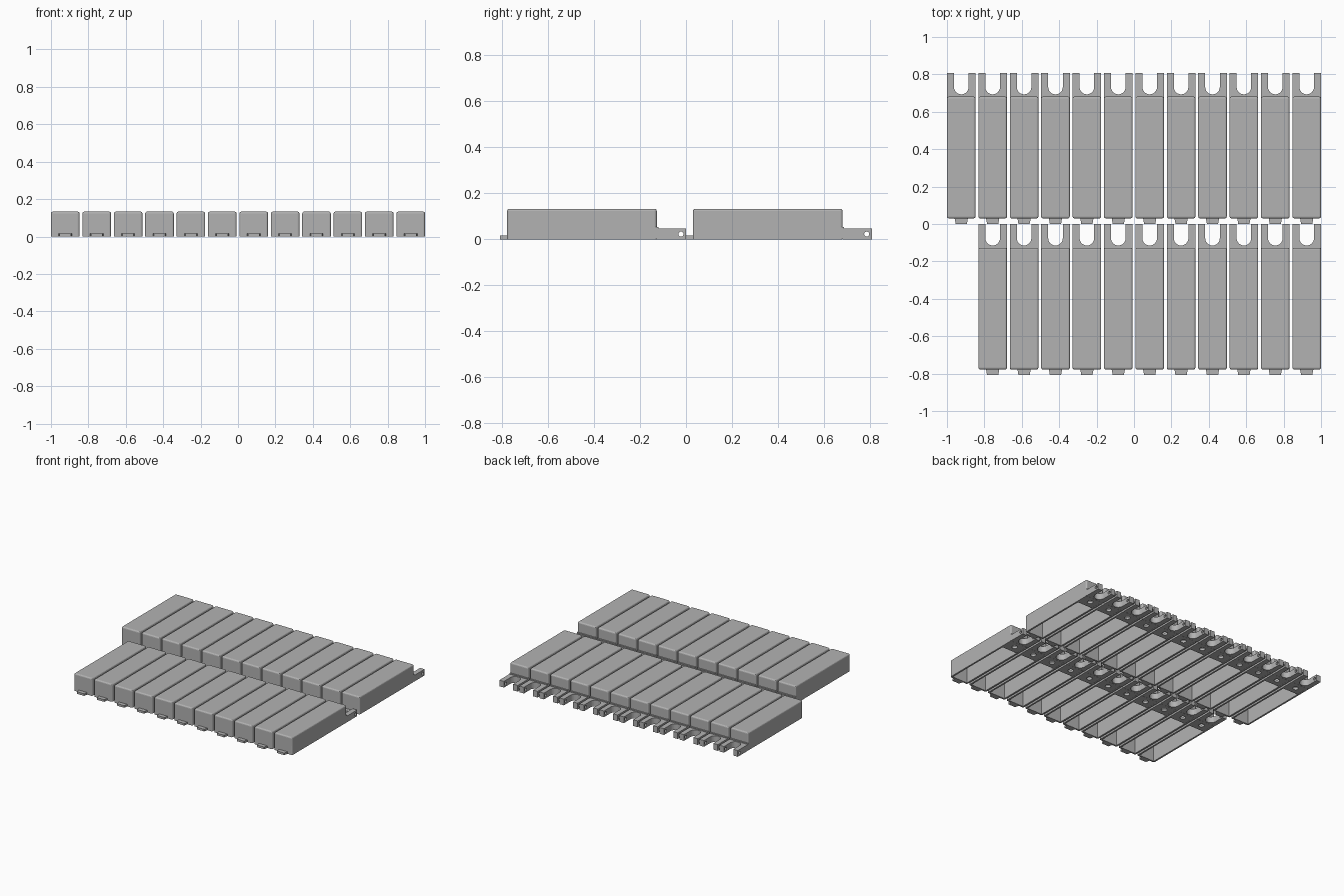
import bpy, bmesh, math
from mathutils import Matrix

if "Cube" in bpy.data.objects:
    bpy.data.objects.remove(bpy.data.objects["Cube"])

PITCH, HALF = 0.1679, 0.0765          # key spacing and half width
ROW_SHIFT = 0.808                     # distance between the two rows

grey = bpy.data.materials.new("plain grey")
grey.diffuse_color = (0.45, 0.45, 0.45, 1)
grey.use_nodes = True
grey.node_tree.nodes["Principled BSDF"].inputs["Base Color"].default_value = grey.diffuse_color


def finish(bm, name):
    bmesh.ops.recalc_face_normals(bm, faces=bm.faces)
    me = bpy.data.meshes.new(name)
    bm.to_mesh(me)
    bm.free()
    me.materials.append(grey)
    ob = bpy.data.objects.new(name, me)
    bpy.context.collection.objects.link(ob)
    return ob


def box(bm, x0, x1, y0, y1, z0, z1):
    m = Matrix.Translation(((x0 + x1) / 2, (y0 + y1) / 2, (z0 + z1) / 2)) @ \
        Matrix.Diagonal((x1 - x0, y1 - y0, z1 - z0, 1))
    return bmesh.ops.create_cube(bm, size=1, matrix=m)["verts"]


def prism(bm, pts, z0, z1):
    f = bm.faces.new([bm.verts.new((x, y, z0)) for x, y in pts])
    up = bmesh.ops.extrude_face_region(bm, geom=[f])["geom"]
    bmesh.ops.translate(bm, vec=(0, 0, z1 - z0),
                        verts=[g for g in up if isinstance(g, bmesh.types.BMVert)])


def cylinder(bm, r, depth, matrix):
    bmesh.ops.create_cone(bm, cap_ends=True, segments=20, radius1=r, radius2=r,
                          depth=depth, matrix=matrix)


def cut(ob, cutter):
    mod = ob.modifiers.new("cut", "BOOLEAN")
    mod.operation, mod.solver, mod.object = "DIFFERENCE", "EXACT", cutter
    cutter.hide_render = True
    cutter.hide_set(True)


def repeat(ob, count):
    mod = ob.modifiers.new("row", "ARRAY")
    mod.count, mod.use_relative_offset, mod.use_constant_offset = count, False, True
    mod.constant_offset_displace = (PITCH, 0, 0)


def build_row(label, first_x, dy, count):
    move = Matrix.Translation((first_x, dy, 0))

    # hollow cap, open underneath, with softened upper edges
    bm = bmesh.new()
    box(bm, -HALF, HALF, 0.03, 0.681, 0, 0.133)
    bm.faces.ensure_lookup_table()
    floor = [f for f in bm.faces if f.calc_center_median().z < 0.001]
    bmesh.ops.delete(bm, geom=floor, context="FACES")
    edges = [e for e in bm.edges if max(v.co.z for v in e.verts) > 0.1]
    bmesh.ops.bevel(bm, geom=edges, offset=0.01, segments=3, profile=0.5, affect="EDGES")
    bm.transform(move)
    cap = finish(bm, label + "_cap")
    wall = cap.modifiers.new("wall", "SOLIDIFY")
    wall.thickness, wall.offset = 0.013, -1
    repeat(cap, count)

    # forked hinge with a round-bottomed slot
    bm = bmesh.new()
    s = 0.039
    arc = [(s * math.cos(a), 0.732 - s * math.sin(a))
           for a in (math.pi * i / 12 for i in range(13))]
    outline = [(HALF, 0.808), (s, 0.808)] + arc + \
              [(-s, 0.808), (-HALF, 0.808), (-HALF, 0.682), (HALF, 0.682)]
    prism(bm, outline, 0, 0.047)
    bm.transform(move)
    fork = finish(bm, label + "_fork")

    # cross hole for the hinge pin
    bm = bmesh.new()
    cylinder(bm, 0.011, 0.3, Matrix.Translation((0, 0.786, 0.023)) @
             Matrix.Rotation(math.pi / 2, 4, "Y"))
    bm.transform(move)
    cut(fork, finish(bm, label + "_pin_cutter"))
    repeat(fork, count)

    # ledge behind the cap
    bm = bmesh.new()
    box(bm, -HALF, HALF, 0.67, 0.688, 0.002, 0.055)
    bm.transform(move)
    repeat(finish(bm, label + "_ledge"), count)

    # floor plate under the rear end, with a mounting hole
    bm = bmesh.new()
    box(bm, -HALF + 0.005, HALF - 0.005, 0.575, 0.683, 0.001, 0.018)
    bm.transform(move)
    plate = finish(bm, label + "_floor_plate")
    bm = bmesh.new()
    cylinder(bm, 0.02, 0.1, Matrix.Translation((0, 0.63, 0.01)))
    bm.transform(move)
    cut(plate, finish(bm, label + "_hole_cutter"))
    repeat(plate, count)

    # tapered front tab
    bm = bmesh.new()
    prism(bm, [(-0.03, 0), (0.03, 0), (0.037, 0.04), (-0.037, 0.04)], 0, 0.016)
    bm.transform(move)
    repeat(finish(bm, label + "_tab"), count)


left = -1 + HALF
build_row("back_row", left, 0, 12)
build_row("front_row", left + PITCH, -ROW_SHIFT, 11)
